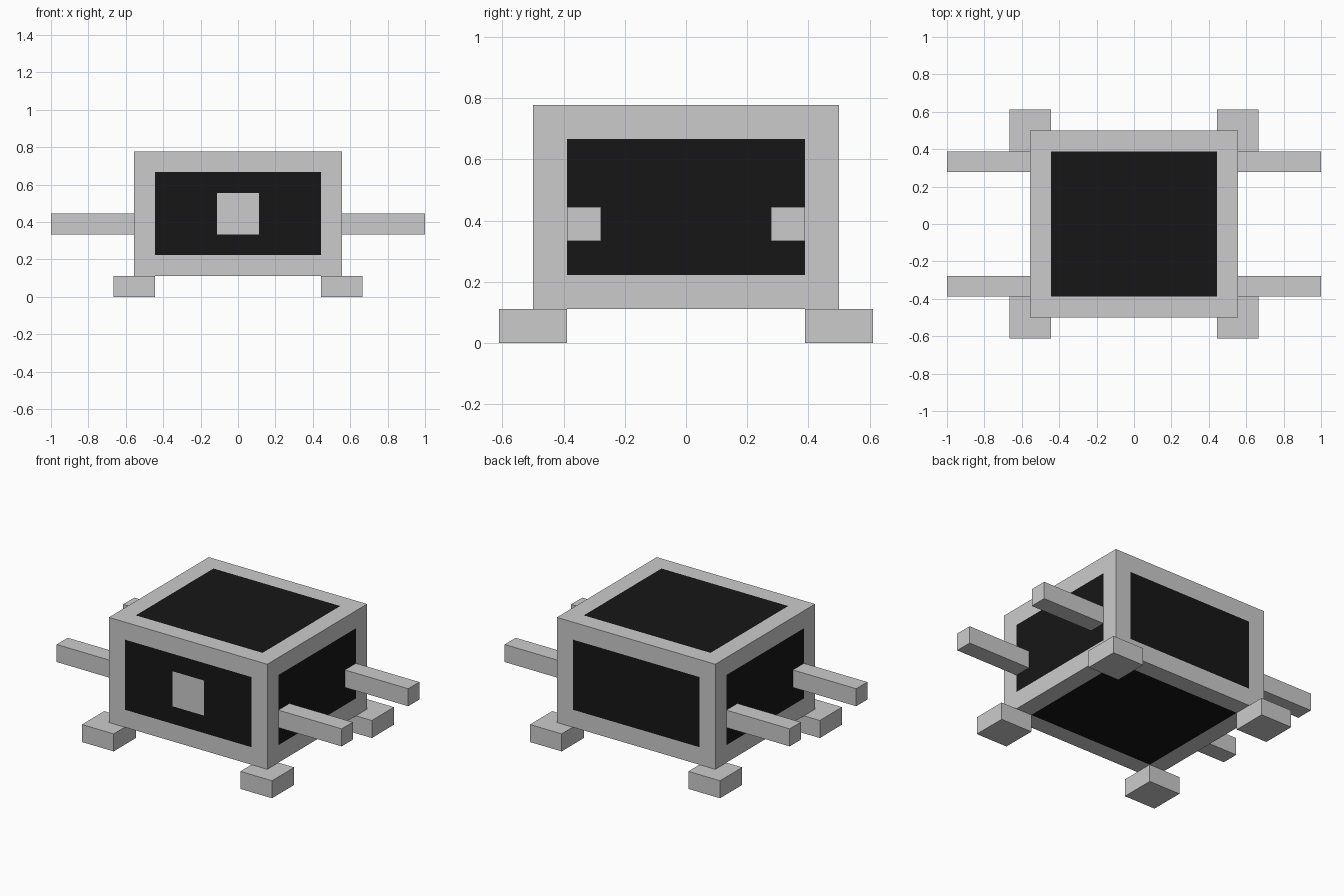
import bpy, bmesh

if "Cube" in bpy.data.objects:
    bpy.data.objects.remove(bpy.data.objects["Cube"])

U = 1 / 9  # modelling unit: frame width, foot height, arm thickness


def box(name, lo, hi):
    """Axis-aligned box between two corners, given in modelling units."""
    bm = bmesh.new()
    bmesh.ops.create_cube(bm, size=1)
    for v in bm.verts:
        v.co = [(hi[i] if v.co[i] > 0 else lo[i]) * U for i in range(3)]
    mesh = bpy.data.meshes.new(name)
    bm.to_mesh(mesh)
    bm.free()
    ob = bpy.data.objects.new(name, mesh)
    bpy.context.collection.objects.link(ob)
    return ob


def mirror_xy(ob):
    mod = ob.modifiers.new("Mirror", 'MIRROR')
    mod.use_axis = (True, True, False)


dark = bpy.data.materials.new("dark_panel")
dark.diffuse_color = (0.008, 0.008, 0.008, 1)
dark.use_nodes = True
dark.node_tree.nodes["Principled BSDF"].inputs["Base Color"].default_value = dark.diffuse_color

# Body: every side has a flush dark panel inside a grey border
body = box("body", (-5, -4.5, 1), (5, 4.5, 7))
body.data.materials.append(None)
body.data.materials.append(dark)
bm = bmesh.new()
bm.from_mesh(body.data)
bm.normal_update()
panels = list(bm.faces)
bmesh.ops.inset_individual(bm, faces=panels, thickness=U, use_even_offset=True)
for f in panels:
    f.material_index = 1

# Small grey square in the middle of the front panel
front = min(panels, key=lambda f: f.calc_center_median().y)
bmesh.ops.inset_individual(bm, faces=[front], thickness=U, use_even_offset=True)
for v in front.verts:
    v.co.x = U if v.co.x > 0 else -U
front.material_index = 0
bm.to_mesh(body.data)
bm.free()

# Four feet under the corners
mirror_xy(box("feet", (4, 3.5, 0), (6, 5.5, 1)))

# Two arms on each side
mirror_xy(box("arms", (5, 2.5, 3), (9, 3.5, 4)))
